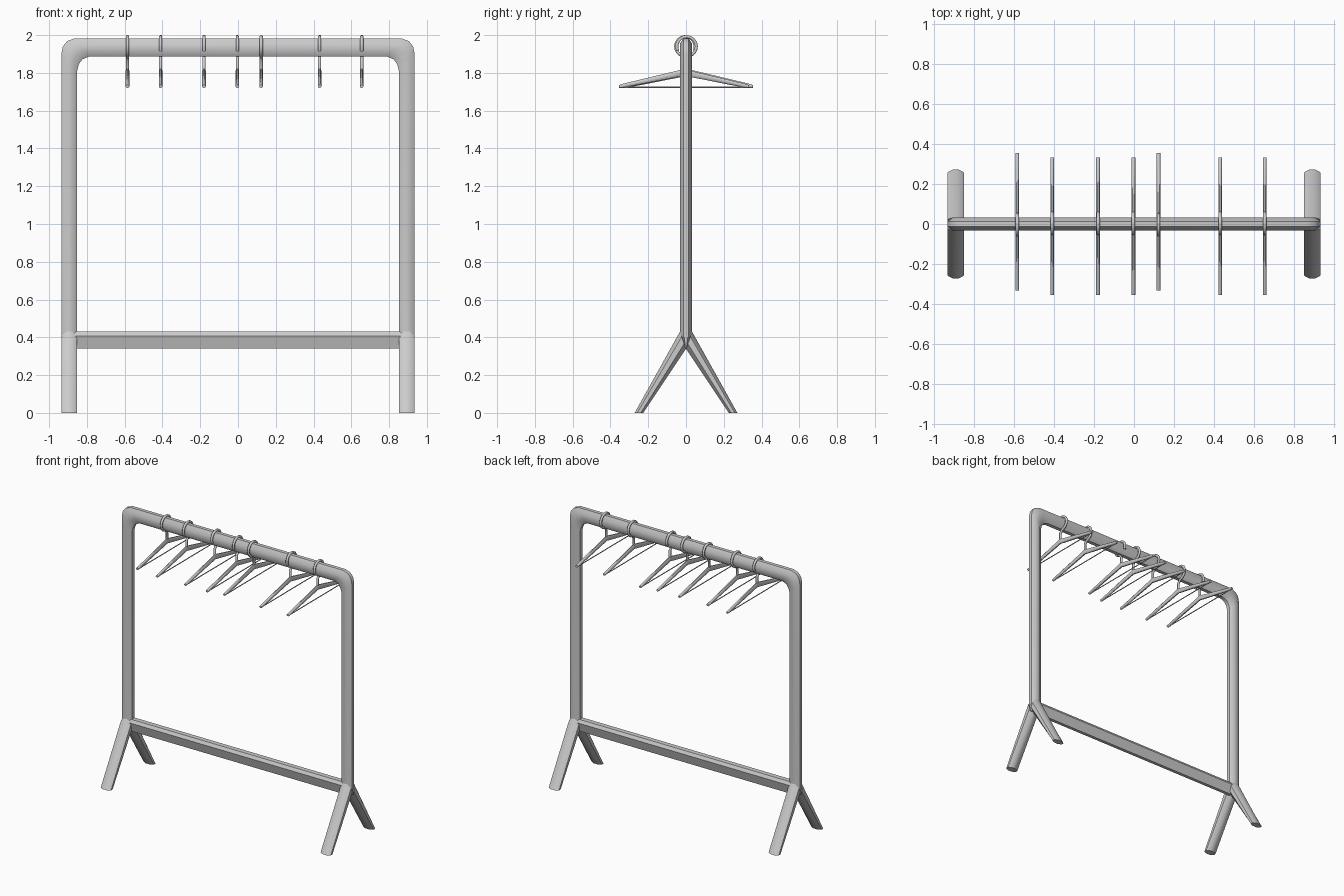
import bpy, bmesh, math
from mathutils import Vector

if "Cube" in bpy.data.objects:
    bpy.data.objects.remove(bpy.data.objects["Cube"])


def tube(bm, pairs, depth, sides=8, closed_ends=True):
    """Loft elliptical rings; each pair holds opposite edge points, depth is the half width across."""
    rings = []
    for a, b in pairs:
        a, b = Vector(a), Vector(b)
        mid, half = (a + b) / 2, (a - b) / 2
        k = 1 / math.cos(math.pi / sides)
        ring = []
        for i in range(sides):
            t = 2 * math.pi * (i + 0.5) / sides
            ring.append(bm.verts.new(mid + half * math.cos(t) * k + Vector(depth) * math.sin(t) * k))
        rings.append(ring)
    for r, s in zip(rings, rings[1:]):
        for i in range(sides):
            j = (i + 1) % sides
            bm.faces.new((r[i], r[j], s[j], s[i]))
    if closed_ends:
        bm.faces.new(rings[0])
        bm.faces.new(rings[-1])


def finish(name, bm, angle=50):
    bmesh.ops.recalc_face_normals(bm, faces=bm.faces)
    me = bpy.data.meshes.new(name)
    bm.to_mesh(me)
    bm.free()
    for p in me.polygons:
        p.use_smooth = True
    me.set_sharp_from_angle(angle=math.radians(angle))
    ob = bpy.data.objects.new(name, me)
    bpy.context.collection.objects.link(ob)
    return ob


# Main frame: two uprights and the top rail as one bent tube (outer, inner edge)
left = [((-0.935, 0.40), (-0.852, 0.40)),
        ((-0.935, 1.90), (-0.852, 1.81)),
        ((-0.927, 1.94), (-0.843, 1.845)),
        ((-0.905, 1.968), (-0.825, 1.871)),
        ((-0.865, 1.983), (-0.79, 1.886))]
right = [((-a[0], a[1]), (-b[0], b[1])) for a, b in reversed(left)]
bm = bmesh.new()
tube(bm, [((a[0], 0, a[1]), (b[0], 0, b[1])) for a, b in left + right], (0, 0.032, 0))
finish("hanging_frame", bm)

# Splayed feet, with a small wedge closing each fork
for side, sx in (("left", -1), ("right", 1)):
    x = sx * 0.8935
    bm = bmesh.new()
    for sy in (-1, 1):
        tube(bm, [((x, sy * 0.032, 0.43), (x, 0, 0.34)),
                  ((x, sy * 0.272, 0), (x, sy * 0.226, 0))], (0.0415, 0, 0))
    tube(bm, [((x, 0.032, 0.43), (x, -0.032, 0.43)),
              ((x, 0.006, 0.345), (x, -0.006, 0.345))], (0.0415, 0, 0))
    finish(side + "_forked_foot", bm)

# Lower crossbar with tapered section
section = [(-0.018, 0.43), (-0.031, 0.408), (-0.012, 0.34),
           (0.012, 0.34), (0.031, 0.408), (0.018, 0.43)]
bm = bmesh.new()
ends = [[bm.verts.new((x, y, z)) for y, z in section] for x in (-0.87, 0.87)]
for i in range(6):
    j = (i + 1) % 6
    bm.faces.new((ends[0][i], ends[0][j], ends[1][j], ends[1][i]))
for e in ends:
    bm.faces.new(e)
finish("lower_crossbar", bm, 30)


# Hangers: tapered arms, thin trouser bar and open hook
def hanger(name, x, flip):
    s = -1 if flip else 1
    off = -0.011

    def P(y, z):
        return (x, s * y, z)

    bm = bmesh.new()
    w = (0.0095, 0, 0)
    arm = [(-0.345, 1.735, 1.721), (-0.325, 1.742, 1.721), (-0.03, 1.813, 1.779),
           (0, 1.822, 1.786),
           (0.03, 1.813, 1.779), (0.325, 1.742, 1.721), (0.345, 1.735, 1.721)]
    tube(bm, [(P(y + off, a), P(y + off, b)) for y, a, b in arm], w)
    tube(bm, [(P(y + off, 1.727), P(y + off, 1.721)) for y in (-0.32, 0.32)], (0.003, 0, 0), 6)
    # Stem, then round the back of the rail to an open tip
    pairs = [(P(off - 0.008, 1.80), P(off + 0.008, 1.80)),
             (P(off - 0.008, 1.865), P(off + 0.008, 1.865))]
    pairs = [(b, a) for a, b in pairs]
    for i in range(15):
        t = math.radians(-80 + 286 * i / 14)
        c, n = math.cos(t), math.sin(t)
        pairs.append((P(0.003 + 0.060 * c, 1.94 + 0.060 * n),
                      P(0.003 + 0.044 * c, 1.94 + 0.044 * n)))
    tube(bm, pairs, (0.0085, 0, 0))
    finish(name, bm)


positions = [-0.585, -0.41, -0.18, -0.003, 0.123, 0.432, 0.655]
for i, px in enumerate(positions):
    hanger("hanger_%d" % (i + 1), px, i in (0, 4))
